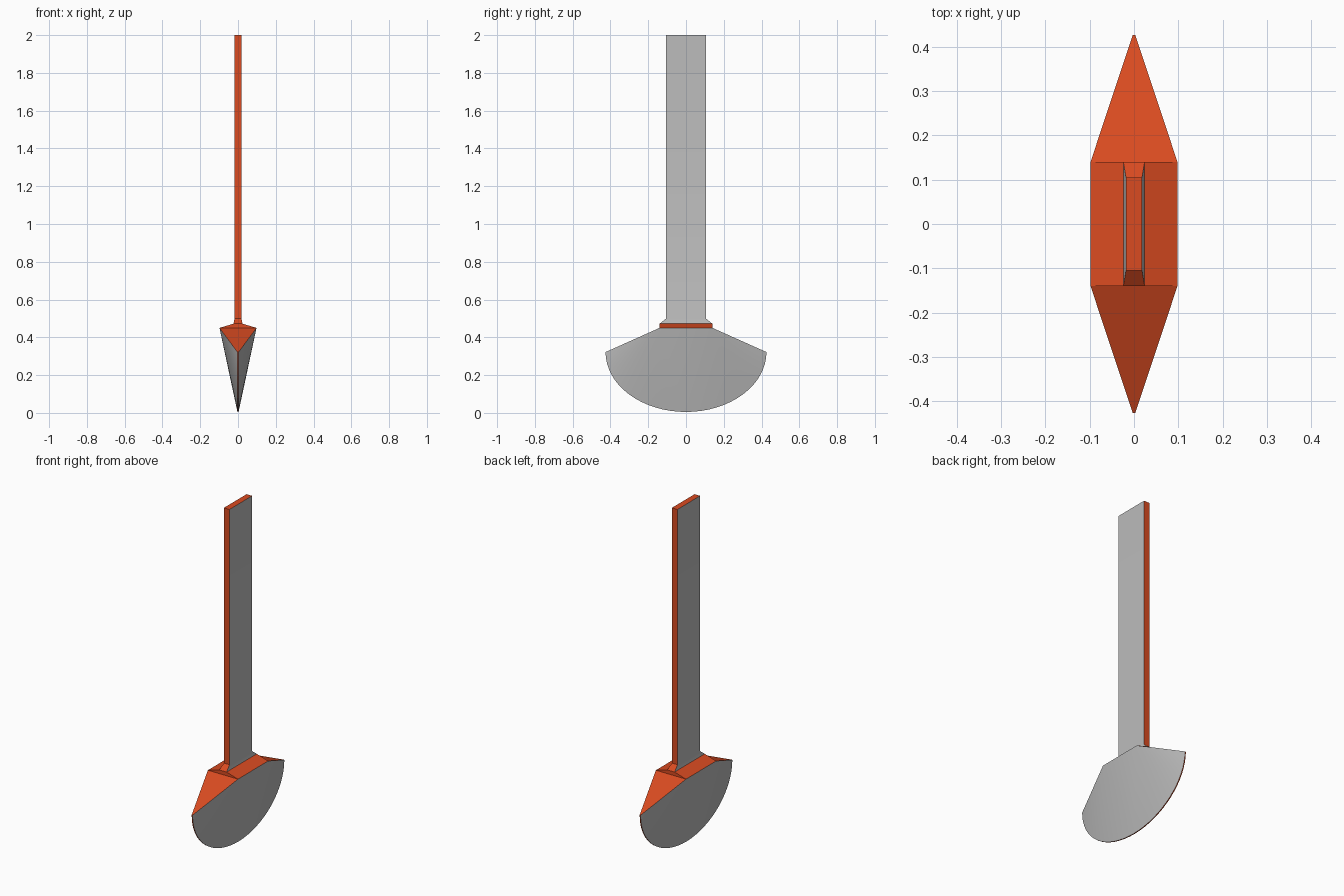
import bpy, bmesh, math

if "Cube" in bpy.data.objects:
    bpy.data.objects.remove(bpy.data.objects["Cube"])

orange = bpy.data.materials.new("orange")
orange.diffuse_color = (0.7, 0.07, 0.015, 1)
orange.use_nodes = True
orange.node_tree.nodes["Principled BSDF"].inputs["Base Color"].default_value = orange.diffuse_color
grey = bpy.data.materials.new("grey")
grey.diffuse_color = (0.5, 0.5, 0.5, 1)
grey.use_nodes = True
grey.node_tree.nodes["Principled BSDF"].inputs["Base Color"].default_value = grey.diffuse_color


def finish(bm, name):
    bmesh.ops.recalc_face_normals(bm, faces=bm.faces)
    mesh = bpy.data.meshes.new(name)
    bm.to_mesh(mesh)
    bm.free()
    obj = bpy.data.objects.new(name, mesh)
    bpy.context.collection.objects.link(obj)
    mesh.materials.append(grey)
    mesh.materials.append(orange)
    bpy.ops.object.select_all(action='DESELECT')
    obj.select_set(True)
    bpy.context.view_layer.objects.active = obj
    bpy.ops.object.shade_smooth_by_angle(angle=math.radians(30))


def face(bm, verts, mat):
    bm.faces.new(verts).material_index = mat


def ring(bm, x, y, z):
    return [bm.verts.new(p) for p in ((-x, -y, z), (x, -y, z), (x, y, z), (-x, y, z))]


# handle: flat bar flaring into a collar, grey broad sides and orange edges
bm = bmesh.new()
rings = [ring(bm, *r) for r in ((0.024, 0.14, 0.472), (0.018, 0.105, 0.5), (0.018, 0.105, 2.0))]
for low, high in zip(rings, rings[1:]):
    for i in range(4):
        j = (i + 1) % 4
        face(bm, (low[i], low[j], high[j], high[i]), 1 if i % 2 == 0 else 0)
face(bm, rings[-1], 1)
finish(bm, "handle")

# blade: wedge with a hexagonal top, tapering to a thin curved rim
bm = bmesh.new()
N, RIM = 32, 0.003
collar = ring(bm, 0.024, 0.14, 0.472)
shoulder = ring(bm, 0.098, 0.14, 0.45)
arcs = {}
for side in (-1, 1):
    arc = []
    for k in range(N + 1):
        a = math.pi * k / N
        arc.append(bm.verts.new((side * RIM, -0.426 * math.cos(a), 0.322 - 0.317 * math.sin(a))))
    arcs[side] = arc
    front, back = (shoulder[0], shoulder[3]) if side < 0 else (shoulder[1], shoulder[2])
    # grey cheek fanned from the two shoulder corners
    for k in range(N):
        face(bm, (front if k < N // 2 else back, arc[k], arc[k + 1]), 0)
    face(bm, (front, arc[N // 2], back), 0)
for k in range(N):
    face(bm, (arcs[-1][k], arcs[-1][k + 1], arcs[1][k + 1], arcs[1][k]), 1)
# orange shoulders and sloping end facets
for i in (1, 3):
    j = (i + 1) % 4
    face(bm, (collar[i], collar[j], shoulder[j], shoulder[i]), 1)
for i, k in ((0, 0), (2, N)):
    face(bm, (collar[i], collar[i + 1], shoulder[i + 1], shoulder[i]), 1)
    s = 1 if i == 0 else -1
    face(bm, (shoulder[i], shoulder[i + 1], arcs[s][k], arcs[-s][k]), 1)
finish(bm, "blade")
